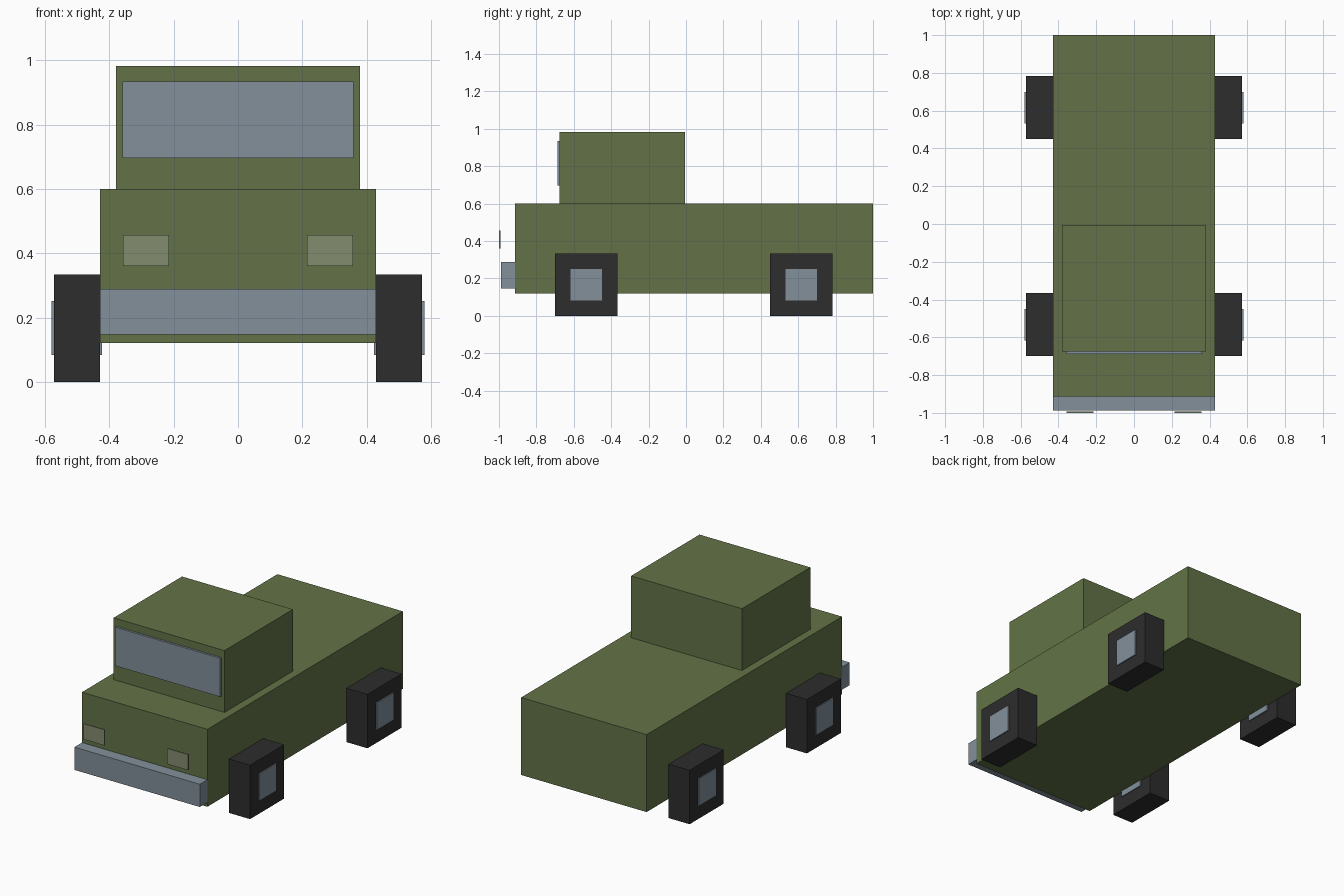
import bpy
from mathutils import Vector

cube = bpy.data.objects.get("Cube")
if cube:
    bpy.data.objects.remove(cube, do_unlink=True)


def material(name, r, g, b):
    mat = bpy.data.materials.new(name)
    mat.use_nodes = True
    mat.diffuse_color = (r, g, b, 1)
    bsdf = next(n for n in mat.node_tree.nodes if n.type == 'BSDF_PRINCIPLED')
    bsdf.inputs["Base Color"].default_value = (r, g, b, 1)
    return mat


def box(name, low, high, mat):
    """Axis-aligned box spanning two opposite corners."""
    low, high = Vector(low), Vector(high)
    bpy.ops.mesh.primitive_cube_add(size=1, location=(low + high) / 2)
    obj = bpy.context.object
    obj.name = obj.data.name = name
    obj.scale = high - low
    bpy.ops.object.transform_apply(location=False, rotation=False, scale=True)
    obj.data.materials.append(mat)
    return obj


green = material("olive green", 0.125, 0.171, 0.063)
steel = material("blue grey", 0.223, 0.279, 0.328)
rubber = material("black rubber", 0.026, 0.026, 0.026)
lamp = material("pale olive", 0.223, 0.262, 0.156)

# Bodywork
box("body", (-0.43, -0.914, 0.12), (0.43, 1, 0.6), green)
box("cab", (-0.38, -0.675, 0.6), (0.38, -0.005, 0.983), green)
box("windscreen", (-0.36, -0.688, 0.696), (0.36, -0.675, 0.935), steel)
box("front_bumper", (-0.43, -0.988, 0.147), (0.43, -0.914, 0.288), steel)

# Headlights and wheels, mirrored left and right
for side, s in (("left", 1), ("right", -1)):
    x = sorted((s * 0.215, s * 0.358))
    box(f"{side}_headlight", (x[0], -1, 0.36), (x[1], -0.993, 0.457), lamp)
    for end, y in (("front", -0.533), ("rear", 0.616)):
        for part, inner, outer, half, mat in (
                ("tyre", 0.43, 0.573, 0.167, rubber),
                ("hub", 0.423, 0.58, 0.084, steel)):
            x = sorted((s * inner, s * outer))
            box(f"{side}_{end}_{part}", (x[0], y - half, 0.167 - half),
                (x[1], y + half, 0.167 + half), mat)
